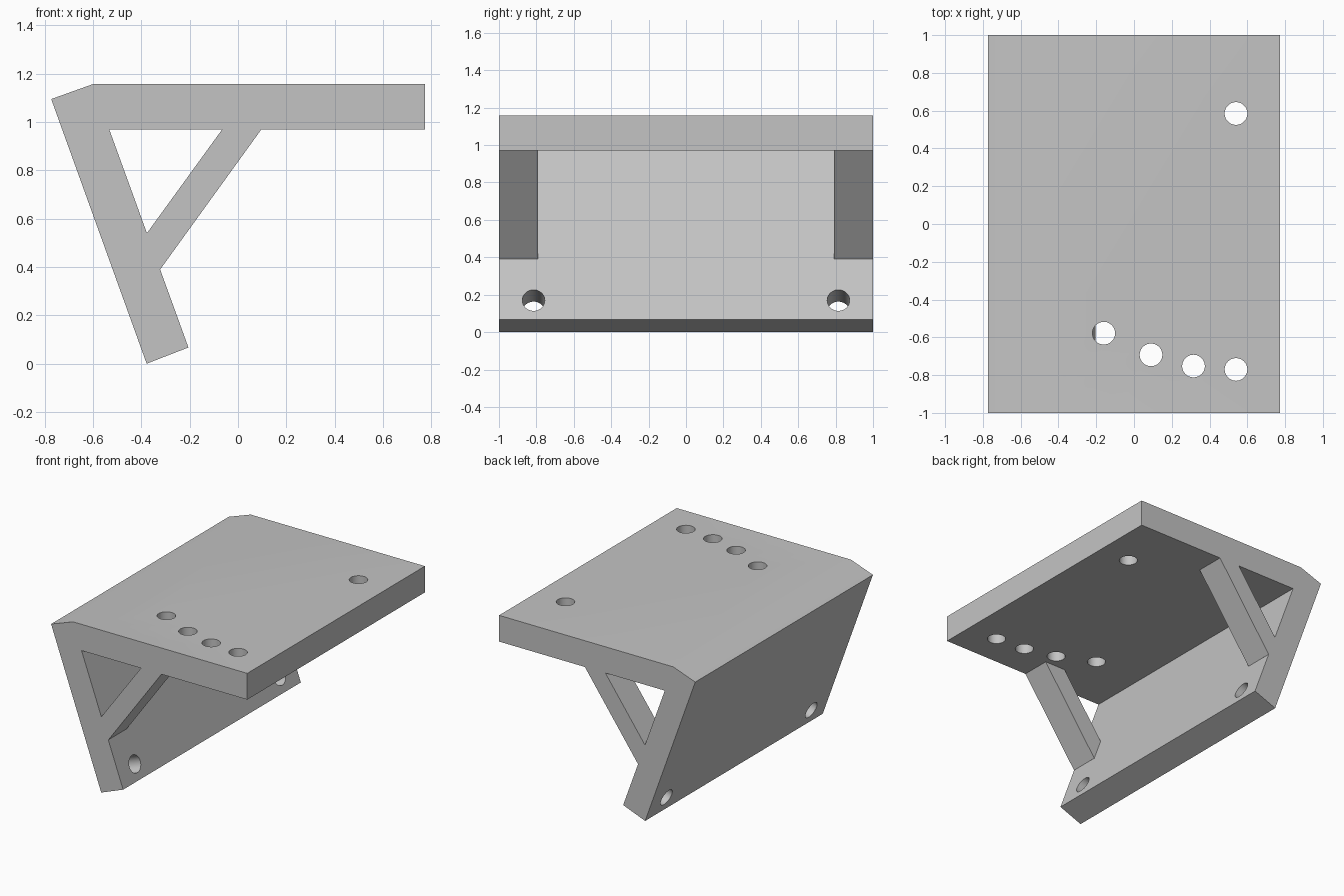
import bpy, bmesh
from mathutils import Vector

cube = bpy.data.objects.get("Cube")
if cube:
    bpy.data.objects.remove(cube, do_unlink=True)

grey = bpy.data.materials.new("plain_grey")
grey.use_nodes = True
colour = (0.55, 0.55, 0.55, 1)
grey.diffuse_color = colour
grey.node_tree.nodes["Principled BSDF"].inputs["Base Color"].default_value = colour


def finish(name, bm):
    bmesh.ops.recalc_face_normals(bm, faces=bm.faces)
    mesh = bpy.data.meshes.new(name)
    bm.to_mesh(mesh)
    bm.free()
    mesh.materials.append(grey)
    obj = bpy.data.objects.new(name, mesh)
    bpy.context.collection.objects.link(obj)
    return obj


def prism(name, profile, y0, y1):
    """Extrude an x-z profile along y."""
    bm = bmesh.new()
    face = bm.faces.new([bm.verts.new((x, y0, z)) for x, z in profile])
    ext = bmesh.ops.extrude_face_region(bm, geom=[face])
    verts = [v for v in ext["geom"] if isinstance(v, bmesh.types.BMVert)]
    bmesh.ops.translate(bm, verts=verts, vec=(0, y1 - y0, 0))
    return finish(name, bm)


def drill(name, centre, axis):
    """Round cutter along an axis; its walls are smooth."""
    bm = bmesh.new()
    bmesh.ops.create_cone(bm, cap_ends=True, segments=48, radius1=0.06,
                          radius2=0.06, depth=0.6)
    for f in bm.faces:
        f.smooth = len(f.verts) == 4
    bm.transform(Vector((0, 0, 1)).rotation_difference(Vector(axis)).to_matrix().to_4x4())
    bmesh.ops.translate(bm, verts=bm.verts, vec=centre)
    return finish(name, bm)


def combine(target, tool, operation):
    bpy.ops.object.select_all(action="DESELECT")
    bpy.context.view_layer.objects.active = target
    target.select_set(True)
    mod = target.modifiers.new(operation.lower(), "BOOLEAN")
    mod.operation, mod.solver, mod.object = operation, "EXACT", tool
    bpy.ops.object.modifier_apply(modifier=mod.name)
    bpy.data.objects.remove(tool, do_unlink=True)


# Flat top plate and slanted back plate in one bent profile
bracket = prism("angled_bracket", [
    (-0.773, 1.095), (-0.6, 1.157), (0.773, 1.157), (0.773, 0.97),
    (-0.533, 0.97), (-0.205, 0.067), (-0.378, 0.0)], -1, 1)

# Diagonal brace at each end, its ends sunk into the plates
brace = [(-0.065, 0.97), (-0.02, 1.03), (0.1, 1.03), (0.097, 0.97),
         (-0.322, 0.39), (-0.4, 0.43), (-0.42, 0.52), (-0.377, 0.54)]
for side in (-1, 1):
    combine(bracket, prism("brace", brace, side, side * 0.792), "UNION")

# Bolt holes through the top plate
for x, y in [(0.54, 0.585), (0.54, -0.77), (0.315, -0.752), (0.09, -0.693), (-0.16, -0.578)]:
    combine(bracket, drill("top_hole", (x, y, 1.06), (0, 0, 1)), "DIFFERENCE")

# Bolt holes square to the back plate
for side in (-1, 1):
    combine(bracket, drill("back_hole", (-0.33, side * 0.815, 0.138), (0.94, 0, 0.341)), "DIFFERENCE")

bracket.select_set(True)
bpy.context.view_layer.objects.active = bracket
bpy.ops.object.shade_smooth_by_angle()
